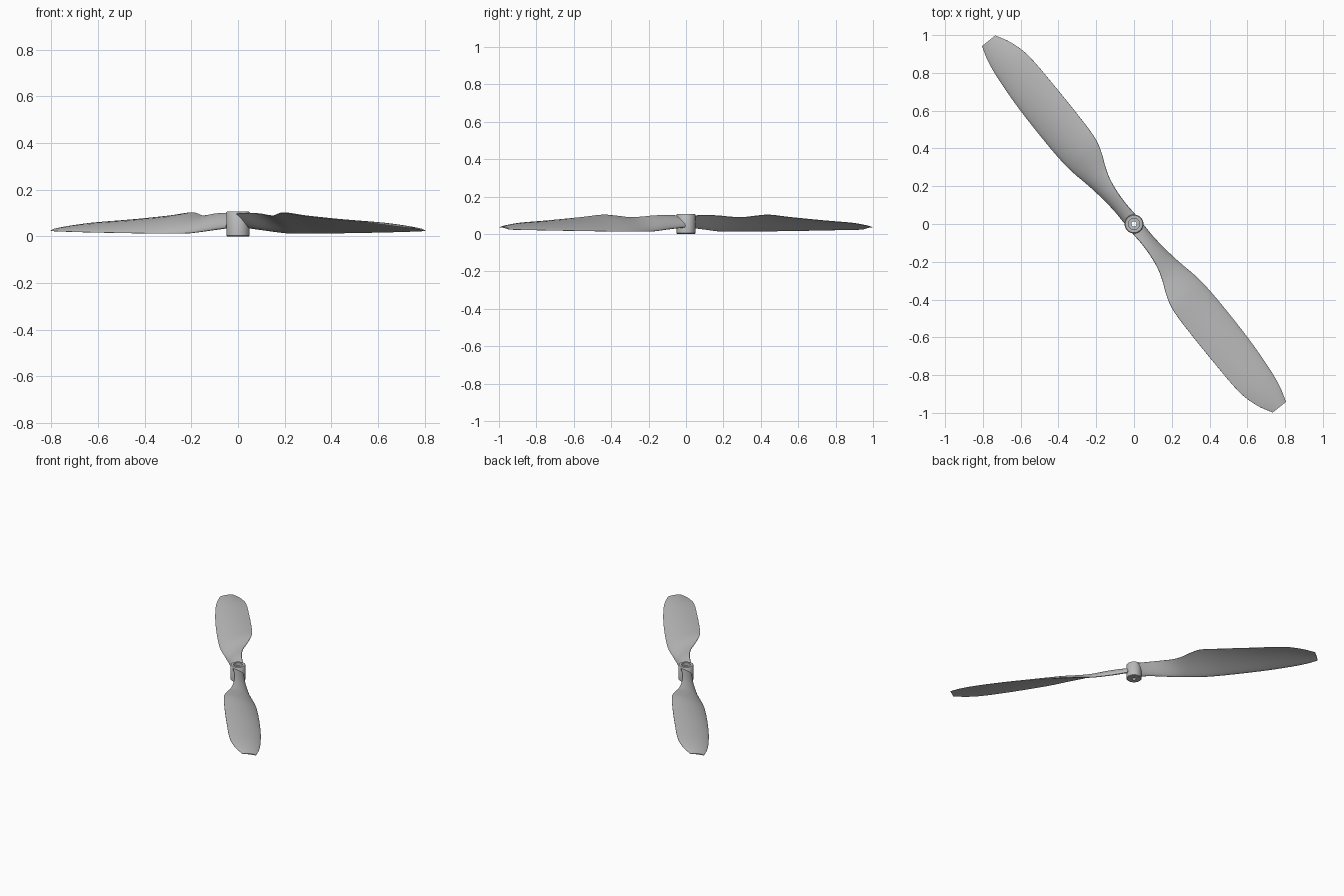
import bpy
import bmesh
import math
from mathutils import Matrix, Vector

old = bpy.data.objects.get("Cube")
if old:
    bpy.data.objects.remove(old, do_unlink=True)

# Single grey plastic colour
grey = bpy.data.materials.new("grey plastic")
grey.use_nodes = True
colour = (0.5, 0.5, 0.5, 1)
grey.diffuse_color = colour
grey.node_tree.nodes["Principled BSDF"].inputs["Base Color"].default_value = colour

# Blade stations: span, low edge offset, low edge height,
# high edge offset, high edge height, half thickness
STATIONS = [
    (.035, .036, .036, -.036, .098, .013),
    (.12, .037, .028, -.033, .100, .012),
    (.2, .045, .020, -.038, .097, .011),
    (.27, .055, .014, -.05, .091, .01),
    (.335, .067, .013, -.072, .089, .01),
    (.4, .08, .013, -.1, .097, .009),
    (.472, .09, .013, -.121, .102, .009),
    (.6, .096, .014, -.128, .09, .009),
    (.85, .095, .017, -.127, .071, .008),
    (1.05, .082, .02, -.119, .058, .007),
    (1.16, .065, .022, -.09, .046, .005),
    (1.238, .041, .023, -.049, .036, .003),
]
STEPS = 4
CHORD_POINTS = 12
CAMBER = 0.05


def smooth_stations(rows):
    """Fill in the stations with a smooth curve through them."""
    result = []
    for i in range(len(rows) - 1):
        a, b = rows[max(i - 1, 0)], rows[i]
        c, d = rows[i + 1], rows[min(i + 2, len(rows) - 1)]
        width = c[0] - b[0]
        for k in range(STEPS):
            u = k / STEPS
            row = []
            for j in range(len(b)):
                m_in = (c[j] - a[j]) / (c[0] - a[0]) * width
                m_out = (d[j] - b[j]) / (d[0] - b[0]) * width
                rise = c[j] - b[j]
                row.append(b[j] + u * m_in + u * u * (3 * rise - 2 * m_in - m_out)
                           + u ** 3 * (m_in + m_out - 2 * rise))
            result.append(row)
    result.append(rows[-1])
    return result


def section(row):
    """Closed cambered airfoil loop at one station."""
    span, low_t, low_z, high_t, high_z, half = row
    start, end = Vector((low_t, low_z)), Vector((high_t, high_z))
    chord = end - start
    normal = Vector((chord.y, -chord.x)).normalized()
    if normal.y < 0:
        normal.negate()
    upper, lower = [], []
    for k in range(CHORD_POINTS + 1):
        c = (1 - math.cos(math.pi * k / CHORD_POINTS)) / 2
        bow = CAMBER * chord.length * 4 * c * (1 - c)
        thick = half * (2.6 * math.sqrt(c) * (1 - c) + 0.15 * c)
        mid = start + chord * c + normal * bow
        upper.append(mid + normal * thick)
        lower.append(mid - normal * thick)
    loop = upper + lower[:0:-1]
    return [Vector((span, p.x, p.y)) for p in loop]


def finish(name, bm):
    bmesh.ops.recalc_face_normals(bm, faces=bm.faces)
    mesh = bpy.data.meshes.new(name)
    bm.to_mesh(mesh)
    bm.free()
    mesh.materials.append(grey)
    obj = bpy.data.objects.new(name, mesh)
    bpy.context.collection.objects.link(obj)
    bpy.ops.object.select_all(action="DESELECT")
    obj.select_set(True)
    bpy.context.view_layer.objects.active = obj
    bpy.ops.object.shade_smooth_by_angle(angle=math.radians(40))
    return obj


def make_blade(name, turn):
    bm = bmesh.new()
    rings = [[bm.verts.new(p) for p in section(r)] for r in smooth_stations(STATIONS)]
    for inner, outer in zip(rings, rings[1:]):
        n = len(inner)
        for i in range(n):
            j = (i + 1) % n
            bm.faces.new((inner[i], inner[j], outer[j], outer[i]))
    bm.faces.new(rings[0])
    bm.faces.new(rings[-1])
    heading = math.atan2(-0.781, 0.624) + turn
    bm.transform(Matrix.Rotation(heading, 4, "Z"))
    return finish(name, bm)


# Two identical blades, half a turn apart
make_blade("right_blade", math.pi)
make_blade("left_blade", 0)

# Hub: turned profile with a recessed top and a shaft bore
PROFILE = [(.014, 0), (.046, 0), (.05, .004), (.05, .102), (.046, .107),
           (.03, .107), (.03, .085), (.014, .085)]
SIDES = 40
bm = bmesh.new()
rings = []
for s in range(SIDES):
    a = math.tau * s / SIDES
    rings.append([bm.verts.new((r * math.cos(a), r * math.sin(a), z)) for r, z in PROFILE])
for s in range(SIDES):
    here, after = rings[s], rings[(s + 1) % SIDES]
    for i in range(len(PROFILE)):
        j = (i + 1) % len(PROFILE)
        bm.faces.new((here[i], after[i], after[j], here[j]))
finish("hub", bm)
